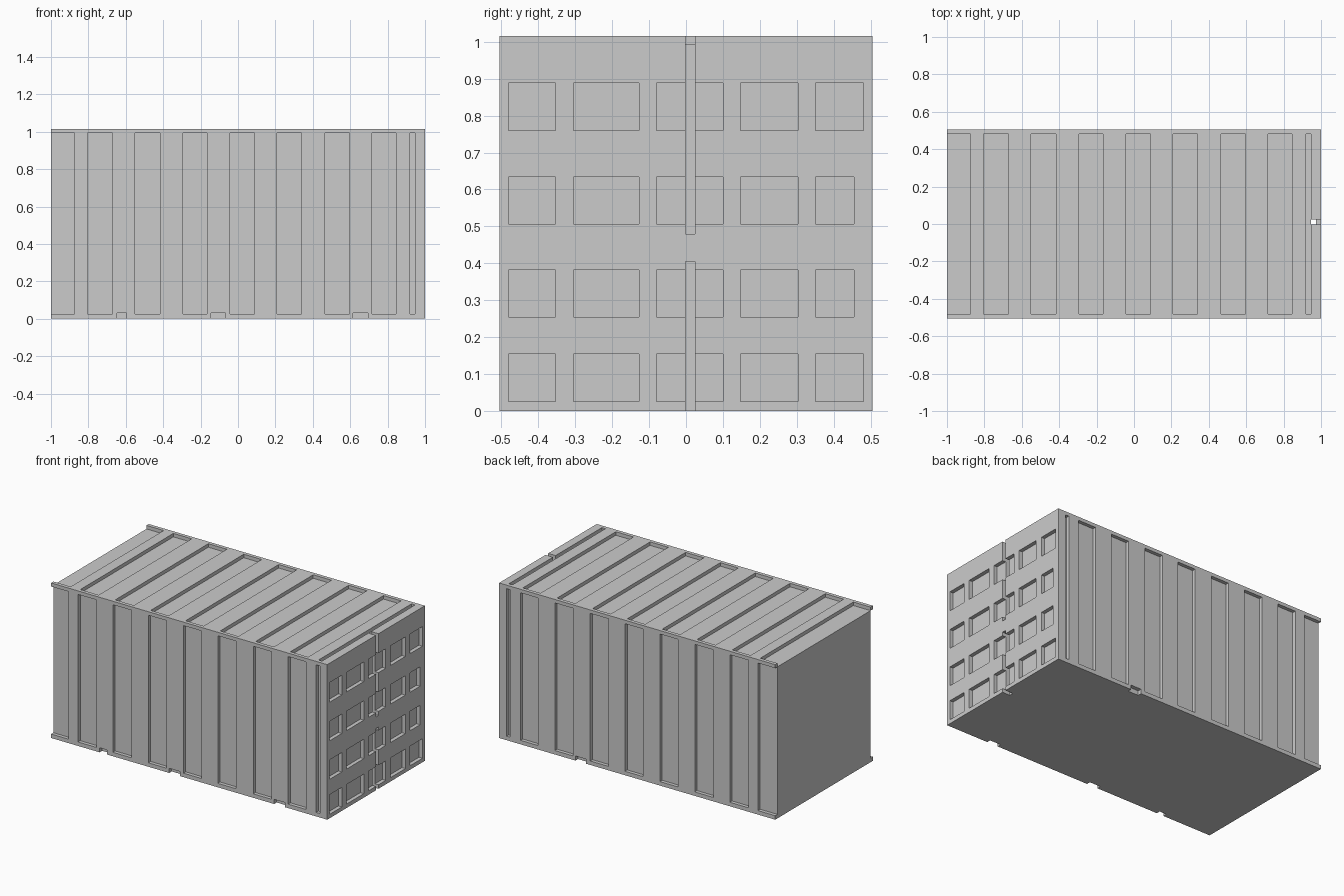
import bpy, bmesh

if "Cube" in bpy.data.objects:
    bpy.data.objects.remove(bpy.data.objects["Cube"])

HX, HY, H, D = 1.0, 0.505, 1.015, 0.023   # half length, half width, height, groove depth
OUT = 0.1                                 # how far cutters stick out


def boxes(name, ranges):
    """One mesh object made of boxes given as (x0, x1, y0, y1, z0, z1)."""
    bm = bmesh.new()
    for x0, x1, y0, y1, z0, z1 in ranges:
        for v in bmesh.ops.create_cube(bm, size=1)["verts"]:
            v.co = (x1 if v.co.x > 0 else x0,
                    y1 if v.co.y > 0 else y0,
                    z1 if v.co.z > 0 else z0)
    me = bpy.data.meshes.new(name)
    bm.to_mesh(me)
    bm.free()
    ob = bpy.data.objects.new(name, me)
    bpy.context.collection.objects.link(ob)
    return ob


def cut(target, name, ranges):
    cutter = boxes(name, ranges)
    cutter.hide_render = True
    cutter.hide_viewport = True
    cutter.display_type = 'WIRE'
    mod = target.modifiers.new(name, 'BOOLEAN')
    mod.operation = 'DIFFERENCE'
    mod.solver = 'EXACT'
    mod.object = cutter


# Main container block
body = boxes("container_body", [(-HX, HX, -HY, HY, 0, H)])

# Vertical grooves on both long sides; the first one runs out of the end
grooves = [(-HX - OUT, -0.875), (-0.805, -0.672), (-0.552, -0.417), (-0.295, -0.165),
           (-0.042, 0.088), (0.208, 0.34), (0.465, 0.597), (0.717, 0.845), (0.92, 0.946)]
sides = [(-HY - OUT, -HY + D), (HY - D, HY + OUT)]
cut(body, "side_groove_cutter",
    [(a, b, y0, y1, 0.026, 0.992) for a, b in grooves for y0, y1 in sides])

# Matching grooves across the roof
cut(body, "roof_groove_cutter",
    [(a, b, -0.481, 0.481, H - D, H + OUT) for a, b in grooves])

# Rows of door panels on the +x end
columns = [(-0.48, -0.354), (-0.305, -0.127), (-0.08, 0.1), (0.148, 0.303)]
rows = [(0.026, 0.154, 0.48), (0.255, 0.382, 0.455), (0.507, 0.634, 0.455), (0.76, 0.888, 0.48)]
cut(body, "door_panel_cutter",
    [(HX - 0.025, HX + OUT, a, b, z0, z1)
     for z0, z1, last in rows for a, b in columns + [(0.351, last)]])

# Door seam, bridged by a latch with a channel running behind it
SEAM = (-0.002, 0.025)
cut(body, "door_seam_cutter",
    [(0.945, HX + OUT, *SEAM, -OUT, 0.405), (0.945, HX + OUT, *SEAM, 0.48, H + OUT)])
cut(body, "latch_channel_cutter", [(0.945, 0.974, *SEAM, 0.39, 0.5)])

# Small lifting notches along the bottom edges
cut(body, "bottom_notch_cutter",
    [(a, b, -HY - OUT, -HY + 0.026, -OUT, 0.03)
     for a, b in [(-0.648, -0.597), (-0.145, -0.066), (0.615, 0.694)]]
    + [(0.37, 0.447, HY - 0.026, HY + OUT, -OUT, 0.03)])
